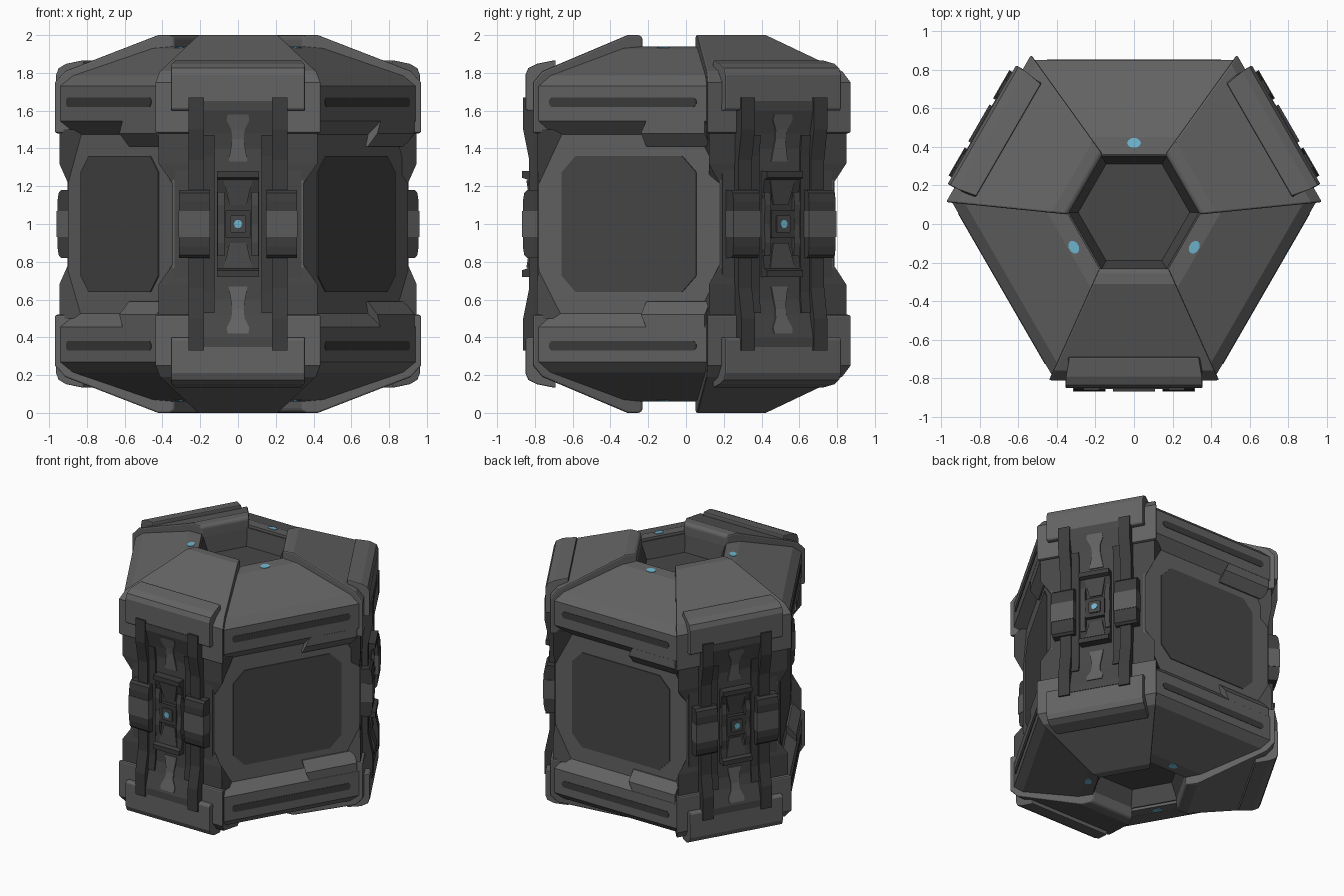
import bpy, bmesh, math
from mathutils import Vector

if "Cube" in bpy.data.objects:
    bpy.data.objects.remove(bpy.data.objects["Cube"])

CY = 0.06                                   # hex axis sits slightly behind the origin
LATCH = [math.radians(a) for a in (-90, 30, 150)]
PANEL = [math.radians(a) for a in (-30, 90, 210)]
T30 = math.tan(math.radians(30))


def material(name, r, g, b):
    m = bpy.data.materials.new(name)
    m.diffuse_color = (r, g, b, 1)
    m.use_nodes = True
    m.node_tree.nodes["Principled BSDF"].inputs["Base Color"].default_value = m.diffuse_color
    return m


GREY = material("armour grey", 0.125, 0.125, 0.125)
DARK = material("dark grey", 0.063, 0.063, 0.063)
BLACK = material("strap charcoal", 0.045, 0.045, 0.045)
BAND = material("band grey", 0.105, 0.105, 0.105)
BLUE = material("light blue", 0.16, 0.47, 0.63)


def finish(name, bm, mat, bevel=0):
    bmesh.ops.recalc_face_normals(bm, faces=bm.faces)
    me = bpy.data.meshes.new(name)
    bm.to_mesh(me)
    bm.free()
    me.materials.append(mat)
    ob = bpy.data.objects.new(name, me)
    bpy.context.collection.objects.link(ob)
    if bevel:
        mod = ob.modifiers.new("edge", 'BEVEL')
        mod.width, mod.segments = bevel, 2
        mod.limit_method, mod.angle_limit = 'ANGLE', math.radians(40)
    return ob


def solid(name, pairs, mat, angles, mirror=True, bevel=0):
    """Closed solids between end outlines a and b given as local (u, d, z) points,
    repeated around the axis and mirrored top to bottom."""
    bm = bmesh.new()
    for ang in angles:
        n = Vector((math.cos(ang), math.sin(ang), 0))
        t = Vector((-n.y, n.x, 0))
        for flip in ((False, True) if mirror else (False,)):
            for ends in pairs:
                rings = []
                for end in ends:
                    rings.append([bm.verts.new(t * u + n * d + Vector((0, CY, 2 - z if flip else z)))
                                  for u, d, z in end])
                a, b = rings
                bm.faces.new(a)
                bm.faces.new(b[::-1])
                k = len(a)
                for i in range(k):
                    j = (i + 1) % k
                    bm.faces.new((a[i], b[i], b[j], a[j]))
    return finish(name, bm, mat, bevel)


def profile(name, pts, spans, mat, angles, **kw):
    """Side profile in (d, z) stretched across each (low, high) span of u."""
    val = lambda f, d, z: f(d, z) if callable(f) else f
    pairs = [([(val(lo, d, z), d, z) for d, z in pts],
              [(val(hi, d, z), d, z) for d, z in pts]) for lo, hi in spans]
    return solid(name, pairs, mat, angles, **kw)


def plate(name, outline, d0, d1, mat, angles, **kw):
    """Flat plate from a (u, z) outline."""
    return solid(name, [([(u, d0, z) for u, z in outline], [(u, d1, z) for u, z in outline])],
                 mat, angles, **kw)


def cut_rect(w, z0, z1, c):
    return [(-w, z0 + c), (-w + c, z0), (w - c, z0), (w, z0 + c),
            (w, z1 - c), (w - c, z1), (-w + c, z1), (-w, z1 - c)]


def sym(f):
    return [(lambda d, z: -f(d, z), f)]


def disc(r, n=10):
    return [(r * math.cos(2 * math.pi * i / n), r * math.sin(2 * math.pi * i / n)) for i in range(n)]


def both(a, b):
    return [(-b, -a), (a, b)]


# hexagonal core with wide panel walls and narrow latch walls
bm = bmesh.new()
corners = []
for ang in LATCH:
    n = Vector((math.cos(ang), math.sin(ang), 0))
    t = Vector((-n.y, n.x, 0))
    corners += [n * 0.84 + t * s * 0.346 + Vector((0, CY, 0)) for s in (-1, 1)]
lo = [bm.verts.new(c + Vector((0, 0, 0.27))) for c in corners]
hi = [bm.verts.new(c + Vector((0, 0, 1.73))) for c in corners]
bm.faces.new(lo)
bm.faces.new(hi)
for i in range(6):
    bm.faces.new((lo[i], lo[(i + 1) % 6], hi[(i + 1) % 6], hi[i]))
finish("body_core", bm, GREY)

# armoured end segments on the latch sides
profile("latch_end_segment",
        [(0.29, 1.7), (0.29, 1.985), (0.305, 2.0), (0.37, 2.0), (0.82, 1.81), (0.87, 1.75),
         (0.87, 1.48), (0.70, 1.48)],
        sym(lambda d, z: 0.18 + 0.45 * (d - 0.29)), GREY, LATCH, bevel=0.018)

# armoured end segments on the panel sides
profile("panel_end_segment",
        [(0.30, 1.7), (0.30, 1.94), (0.39, 1.93), (0.735, 1.785), (0.79, 1.73),
         (0.79, 1.545), (0.72, 1.475), (0.60, 1.475)],
        sym(lambda d, z: 0.17 + 0.755 * (d - 0.30)), GREY, PANEL)

# stepped tab under one end of each panel segment
profile("panel_tab", [(0.70, 1.60), (0.789, 1.60), (0.789, 1.48), (0.73, 1.41), (0.70, 1.41)],
        [(lambda d, z: 0.11 + 0.5 * max(0, z - 1.48), 0.50)], GREY, PANEL)

# dark grooves on the panel segments
plate("panel_stripe", cut_rect(0.45, 1.62, 1.67, 0.015), 0.78, 0.793, BLACK, PANEL)

# recessed dark side panels
plate("side_panel", cut_rect(0.41, 0.64, 1.36, 0.085), 0.70, 0.726, DARK, PANEL, mirror=False)

# end recess: tapered hexagonal liner and floor
profile("recess_liner", [(0.32, 1.92), (0.292, 1.92), (0.25, 1.80), (0.25, 1.70), (0.32, 1.70)],
        sym(lambda d, z: d * T30), DARK, LATCH + PANEL)
profile("recess_floor", [(0.0, 1.70), (0.0, 1.80), (0.27, 1.80), (0.27, 1.70)],
        sym(lambda d, z: max(d, 0.001) * T30), DARK, LATCH + PANEL)

# indicator lights at the inner edge of the panel segments
ring = disc(1)
solid("end_light", [([(0.036 * a, 0.36 + 0.026 * b, 1.92) for a, b in ring],
                     [(0.036 * a, 0.36 + 0.026 * b, 1.937 - 0.003 * b) for a, b in ring])],
      BLUE, PANEL)

# flared posts beside the latch wall
profile("latch_post", [(0.70, 1.50), (0.85, 1.50), (0.85, 1.32), (0.835, 1.19), (0.70, 1.19)],
        sym(lambda d, z: 0.42 if z > 1.3 else 0.33), DARK, LATCH)
plate("latch_wall", [(-0.335, 0.5), (0.335, 0.5), (0.335, 1.5), (-0.335, 1.5)],
      0.82, 0.846, DARK, LATCH, mirror=False)

# bent cap plates over the latch segment edge
profile("latch_cap",
        [(0.75, 1.78), (0.75, 1.868), (0.85, 1.848), (0.895, 1.825), (0.91, 1.79),
         (0.91, 1.61), (0.90, 1.60), (0.82, 1.60)],
        sym(lambda d, z: 0.335 if d < 0.8 and z > 1.8 else 0.355), GREY, LATCH, bevel=0.008)

# centre plate with pale keyhole marks
profile("centre_plate", [(0.80, 1.65), (0.914, 1.65), (0.914, 1.60), (0.88, 1.48),
                         (0.865, 1.40), (0.865, 1.0), (0.80, 1.0)],
        [(-0.18, 0.18)], DARK, LATCH)
mark = [(0.05, 1.33), (0.03, 1.45), (0.035, 1.50), (0.06, 1.55), (0.055, 1.58)]
face_d = lambda z: (0.865 + 0.015 * (z - 1.40) / 0.08 if z < 1.48 else 0.88 + 0.034 * (z - 1.48) / 0.12) \
    if z > 1.40 else 0.865
marks = []
for (w0, z0), (w1, z1) in zip(mark, mark[1:]):
    quad = [(-w0, z0), (w0, z0), (w1, z1), (-w1, z1)]
    marks.append(([(u, face_d(z) - 0.01, z) for u, z in quad],
                  [(u, face_d(z) + 0.006, z) for u, z in quad]))
solid("keyhole_mark", marks, GREY, LATCH)

# straps running top to bottom, and thin rails inside them
profile("strap", [(0.82, 1.67), (0.922, 1.67), (0.922, 1.50), (0.89, 1.34), (0.89, 1.0), (0.82, 1.0)],
        both(0.18, 0.262), BLACK, LATCH)
profile("inner_rail", [(0.82, 1.47), (0.888, 1.47), (0.875, 1.36), (0.875, 1.0), (0.82, 1.0)],
        both(0.125, 0.18), BLACK, LATCH)

# strap clamps with a paler band
profile("strap_clamp", [(0.82, 1.18), (0.90, 1.18), (0.916, 1.165), (0.924, 1.12), (0.924, 1.0), (0.82, 1.0)],
        both(0.15, 0.312), BLACK, LATCH)
profile("clamp_band", [(0.83, 1.07), (0.928, 1.07), (0.928, 1.0), (0.83, 1.0)],
        both(0.147, 0.315), BAND, LATCH)

# latch with raised lips, side cheeks and a lit centre button
profile("latch_base", [(0.82, 1.28), (0.928, 1.28), (0.928, 1.245), (0.90, 1.235), (0.878, 1.13),
                       (0.878, 1.0), (0.82, 1.0)],
        [(-0.11, 0.11)], BLACK, LATCH)
profile("latch_cheek", [(0.82, 1.17), (0.895, 1.17), (0.905, 1.10), (0.895, 1.0), (0.82, 1.0)],
        both(0.072, 0.108), DARK, LATCH)
profile("latch_wedge", [(0.85, 1.23), (0.905, 1.23), (0.885, 1.10), (0.85, 1.10)],
        sym(lambda d, z: 0.075 if z > 1.2 else 0.045), DARK, LATCH)
plate("latch_button", cut_rect(0.07, 0.925, 1.075, 0.008), 0.85, 0.905, BLACK, LATCH, mirror=False)
plate("button_face", cut_rect(0.042, 0.955, 1.045, 0.006), 0.89, 0.914, DARK, LATCH, mirror=False)
plate("button_light", [(u, 1 + z) for u, z in disc(0.022)], 0.90, 0.918, BLUE, LATCH, mirror=False)
